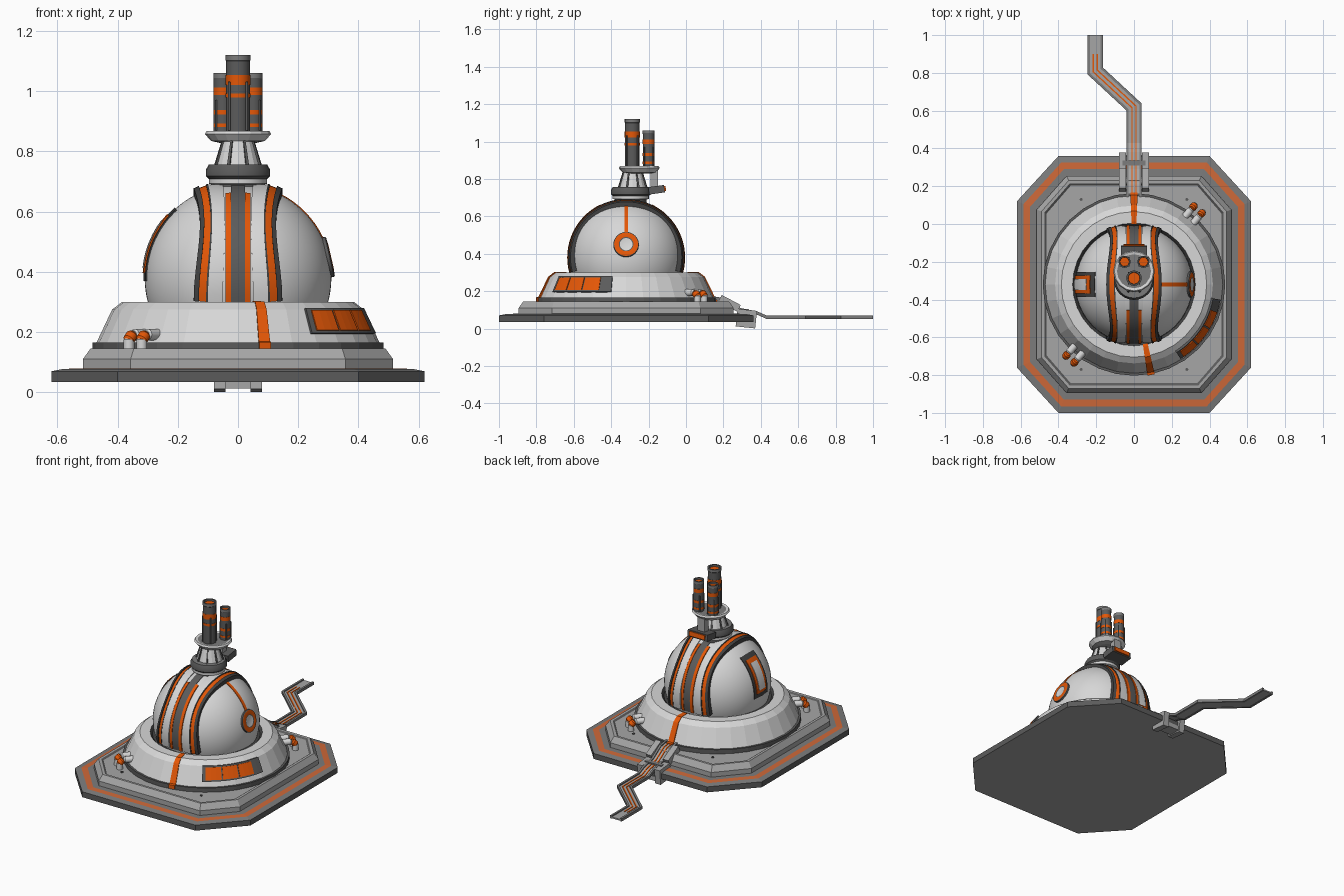
import bpy, bmesh
from math import sin, cos, radians, sqrt, pi
from mathutils import Vector, Matrix

if "Cube" in bpy.data.objects:
    bpy.data.objects.remove(bpy.data.objects["Cube"])

COLOURS = {
    "white": (0.68, 0.68, 0.68), "light_grey": (0.38, 0.38, 0.38),
    "mid_grey": (0.2, 0.2, 0.2), "dark_grey": (0.105, 0.105, 0.105),
    "charcoal": (0.055, 0.055, 0.055),
    "orange": (0.78, 0.095, 0.002), "faded_orange": (0.62, 0.14, 0.04),
}
MATS = {}
for label, rgb in COLOURS.items():
    m = bpy.data.materials.new(label)
    m.use_nodes = True
    m.diffuse_color = (*rgb, 1)
    m.node_tree.nodes["Principled BSDF"].inputs["Base Color"].default_value = (*rgb, 1)
    MATS[label] = m
W, L, M, D, K, O, F = COLOURS
CY = -0.32                      # centre line of the dome in y
DOME = Vector((0, CY, 0.38))
R = 0.31


def loft(name, sections, mats, smooth=False, matrix=None):
    """Skin closed sections; mats[i] colours the span after section i, the last one the cap."""
    if isinstance(mats, str):
        mats = [mats] * len(sections)
    used = list(dict.fromkeys(mats))
    bm = bmesh.new()
    rings = [[bm.verts.new(p) for p in s] for s in sections]
    n = len(rings[0])
    for a, b, mat in zip(rings, rings[1:], mats):
        for i in range(n):
            j = (i + 1) % n
            bm.faces.new((a[i], a[j], b[j], b[i])).material_index = used.index(mat)
    bm.faces.new(rings[0]).material_index = used.index(mats[0])
    bm.faces.new(rings[-1]).material_index = used.index(mats[-1])
    bmesh.ops.recalc_face_normals(bm, faces=bm.faces)
    if matrix:
        bm.transform(matrix)
    me = bpy.data.meshes.new(name)
    bm.to_mesh(me)
    bm.free()
    for u in used:
        me.materials.append(MATS[u])
    ob = bpy.data.objects.new(name, me)
    bpy.context.collection.objects.link(ob)
    if smooth:
        bpy.ops.object.select_all(action="DESELECT")
        ob.select_set(True)
        bpy.context.view_layer.objects.active = ob
        bpy.ops.object.shade_smooth_by_angle(angle=radians(32))


def lathe(name, profile, segs=24, matrix=None, smooth=True):
    rings = [[(r * cos(2 * pi * i / segs), r * sin(2 * pi * i / segs), z) for i in range(segs)]
             for r, z, _ in profile]
    loft(name, rings, [p[2] for p in profile], smooth, matrix)


def at(x, y, z=0):
    return Matrix.Translation((x, y, z))


def box(name, lo, hi, mat, tilt=0):
    c = (Vector(lo) + Vector(hi)) / 2
    h = (Vector(hi) - Vector(lo)) / 2
    rings = [[(sx * h.x, sy * h.y, z) for sx, sy in ((-1, -1), (1, -1), (1, 1), (-1, 1))]
             for z in (-h.z, h.z)]
    loft(name, rings, mat, False, at(*c) @ Matrix.Rotation(radians(tilt), 4, "X"))


def rod(name, p, q, r, mat):
    d = Vector(q) - Vector(p)
    mtx = at(*p) @ d.to_track_quat("Z", "Y").to_matrix().to_4x4()
    lathe(name, [(r * 0.7, -r * 0.4, mat), (r, 0, mat), (r, d.length, mat),
                 (r * 0.7, d.length + r * 0.4, mat)], 12, mtx)


def patch(name, centre, line, a0, a1, off, mat):
    """Thin plate on a turned surface; angles in degrees from the front towards +x."""
    cs = [(r + off, z + off * 0.4) for r, z in line] + [(r - 0.01, z - 0.002) for r, z in reversed(line)]
    n = max(1, round((a1 - a0) / 4))
    angles = [radians(a0 + (a1 - a0) * i / n) for i in range(n + 1)]
    loft(name, [[(r * sin(a), -r * cos(a), z) for r, z in cs] for a in angles],
         mat, False, at(*centre))


def dome_band(name, x0, x1, r0, r1, mat, a0=-15, a1=195, turn=0, bow=0):
    """Raised strip that follows the dome over its top; bow pulls it in halfway up each side."""
    cs = [(x0, 0.295), (x0, r0), ((x0 + x1) / 2, (r0 + r1) / 2), (x1, r1), (x1, 0.295)]
    n = max(4, round((a1 - a0) / 5))
    rings = []
    for i in range(n + 1):
        deg = a0 + (a1 - a0) * i / n
        a = radians(deg)
        pull = 1 - bow * sin(pi * (deg + 15) / 105) ** 2
        rings.append([(x * pull, -sqrt(r * r - x * x) * cos(a), sqrt(r * r - x * x) * sin(a))
                      for x, r in cs])
    loft(name, rings, mat, True, at(*DOME) @ Matrix.Rotation(radians(turn), 4, "Z"))


# Stepped eight-sided base
def octagon(d, z):
    x, y, k = 0.62 - d, 0.68 - d, 0.586 * d
    u, v = x - 0.22 + k, y - 0.24 + k
    pts = ((u, -y), (x, -v), (x, v), (u, y), (-u, y), (-x, v), (-x, -v), (-u, -y))
    return [(px, py + CY, z) for px, py in pts]


steps = [(0.004, 0.035, L), (0, 0.035, D), (0, 0.07, M), (0.035, 0.077, F), (0.07, 0.079, M),
         (0.105, 0.08, L), (0.105, 0.11, L), (0.13, 0.145, L), (0.145, 0.145, D),
         (0.157, 0.138, L)]
loft("base", [octagon(d, z) for d, z, _ in steps], [s[2] for s in steps])
for x in (-0.28, 0.28):
    for y in (0.13, -0.77):
        for k in (1, 0.5):
            lathe("base_bolt", [(0.008, 0.13, D), (0.008, 0.143, D)], 8, at(x * k, y))

# Faceted skirt with its stripes and panel
lathe("skirt", [(0.483, 0.13, D), (0.483, 0.165, D), (0.47, 0.165, W), (0.418, 0.275, W),
                (0.385, 0.3, W), (0.325, 0.3, K), (0.312, 0.285, K)], 32, at(0, CY), False)
slope = [(0.484, 0.142), (0.484, 0.165), (0.47, 0.168), (0.418, 0.275), (0.385, 0.3),
         (0.33, 0.301)]
for a in (10.7, 180):
    patch("skirt_stripe", (0, CY, 0), slope, a - 2.3, a + 2.3, 0.004, O)
patch("panel_frame", (0, CY, 0), [(0.458, 0.194), (0.418, 0.277)], 32, 80, 0.007, D)
for i in range(3):
    a = 34.5 + i * 12.7
    patch("panel_cell", (0, CY, 0), [(0.454, 0.202), (0.422, 0.269)], a, a + 11.7, 0.011, O)

# Elbow pipes on two opposite corners
for turn in (-130.5, 49.5):
    spin = at(0, CY) @ Matrix.Rotation(radians(turn), 4, "Z")
    for side in (-0.028, 0.028):
        pts = [spin @ Vector(p) for p in ((0.43, side, 0.192), (0.495, side, 0.192),
               (0.51, side, 0.19), (0.525, side, 0.175), (0.525, side, 0.13))]
        rod("pipe_arm", pts[0], pts[1], 0.019, W)
        rod("pipe_elbow", pts[2], pts[3], 0.02, O)
        rod("pipe_foot", pts[3], pts[4], 0.018, W)

# Dome
lathe("dome", [(R * cos(radians(a)), R * sin(radians(a)), W) for a in range(-24, 90, 4)] +
      [(0.002, R, W)], 64, at(*DOME))
dome_band("centre_channel", -0.023, 0.023, 0.313, 0.313, D)
for s in (-1, 1):
    for start, end in ((-15, 64), (116, 195)):
        dome_band("channel_stripe", s * 0.023, s * 0.041, 0.316, 0.316, O, start, end)
    for part, x0, x1, r0, r1, mat in (
            ("panel", 0.05, 0.1, 0.315, 0.326, W), ("inner_edge", 0.1, 0.106, 0.328, 0.328, K),
            ("stripe", 0.106, 0.13, 0.325, 0.325, O), ("outer_edge", 0.13, 0.147, 0.332, 0.332, K)):
        dome_band("shutter_" + part, s * x0, s * x1, r0, r1, mat, bow=0.14)

# Side port with a stripe above it
dome_band("port_stripe", -0.01, 0.01, 0.313, 0.313, O, 25, 64, 90)
tip = radians(13)
normal = Vector((cos(tip), 0, sin(tip)))
lathe("port", [(0.068, -0.015, D), (0.068, 0.002, D), (0.064, 0.005, O), (0.039, 0.007, D),
               (0.034, 0.005, W)], 32,
      at(*(DOME + normal * R)) @ normal.to_track_quat("Z", "Y").to_matrix().to_4x4())

# Side hatch
dome_band("hatch_frame", -0.066, 0.066, 0.314, 0.314, K, -2, 48, -90)
dome_band("hatch_stripe", -0.048, 0.048, 0.317, 0.317, O, 3, 42, -90)
dome_band("hatch_door", -0.03, 0.03, 0.319, 0.319, W, 6, 37, -90)

# Neck and flange
lathe("neck_collar", [(0.085, 0.66, D), (0.085, 0.69, W), (0.097, 0.693, W), (0.097, 0.709, D),
                      (0.107, 0.718, D), (0.107, 0.738, D), (0.097, 0.757, M)],
      24, at(0, -0.295))
lathe("neck_cone", [(0.078, 0.75, W), (0.052, 0.835, W)], 16, at(0, -0.285), False)
for i in range(8):
    a = i * 45 + 22.5
    patch("neck_rib", (0, -0.285, 0), [(0.078, 0.755), (0.052, 0.835)], a - 3.5, a + 3.5, 0.005, D)
lathe("flange", [(0.06, 0.828, L), (0.09, 0.835, W), (0.11, 0.858, W), (0.104, 0.868, W),
                 (0.09, 0.865, M)], 16, at(0, -0.25), False)
box("neck_post", (-0.025, -0.19, 0.745), (0.025, -0.15, 0.845), L)
box("rear_box", (-0.07, -0.2, 0.722), (0.07, -0.115, 0.762), D, 8)
box("rear_box_plate", (-0.055, -0.117, 0.735), (0.055, -0.108, 0.763), O, 8)


# Cluster of three banded tubes
def tube(name, x, y, r, top, bands):
    prof = [(r * 0.96, 0.855, D)]
    for z, h in bands:
        prof += [(r * 0.96, z - h, D), (r, z - h, O), (r, z + h, D), (r * 0.96, z + h, D)]
    prof += [(r * 0.96, top - 0.02, D), (r, top - 0.018, M), (r, top, D),
             (r * 0.78, top, D), (r * 0.74, top - 0.012, O)]
    lathe(name, prof, 16, at(x, y))
    for k in range(4):
        a = radians(45 + 90 * k)
        foot = Vector((x + r * cos(a), y + r * sin(a), 0.87))
        rod("tube_rail", foot, foot + Vector((0, 0, top - 0.96)), r * 0.1, D)


tube("front_tube", 0, -0.287, 0.041, 1.12, [(0.986, 0.007), (1.037, 0.016)])
for s in (-1, 1):
    tube("rear_tube", s * 0.05, -0.2, 0.032, 1.06, [(0.887, 0.006), (0.93, 0.008), (1, 0.012)])

# Flat cable running off the back
PATH = [Vector(p) for p in ((0, 0.13, 0.165), (0, 0.21, 0.152), (0, 0.29, 0.1), (0, 0.38, 0.082),
        (0, 0.43, 0.06), (0, 0.62, 0.06), (-0.205, 0.81, 0.06), (-0.205, 1, 0.06))]


def ribbon(name, o0, o1, lo, hi, mat, path=PATH):
    rings = []
    for i, p in enumerate(path):
        before = (p - path[max(i - 1, 0)]).to_2d()
        after = (path[min(i + 1, len(path) - 1)] - p).to_2d()
        a = (before if i else after).normalized()
        b = (after if i < len(path) - 1 else before).normalized()
        t = (a + b).normalized()
        side = Vector((t.y, -t.x, 0)) / t.dot(a)
        rings.append([p + side * o + Vector((0, 0, z))
                      for o, z in ((o0, lo), (o1, lo), (o1, hi), (o0, hi))])
    loft(name, rings, mat)


short = PATH[:-1] + [Vector((-0.205, 0.9, 0.06))]
ribbon("cable_bed", -0.04, 0.04, -0.006, 0.003, L)
for s in (-1, 1):
    ribbon("cable_edge", s * 0.028, s * 0.041, -0.008, 0.01, M)
    ribbon("cable_stripe", s * 0.007, s * 0.014, 0, 0.006, O, short)

# Clamp gripping the base edge
for s in (-1, 1):
    x0, x1 = sorted((s * 0.042, s * 0.08))
    box("clamp_jaw", (x0, 0.27, 0.006), (x1, 0.375, 0.1), L, -6)
    box("clamp_arm", (x0, 0.175, 0.115), (x1, 0.29, 0.155), L, -28)
box("clamp_under_bar", (-0.045, 0.29, 0.012), (0.045, 0.365, 0.04), L)
box("clamp_bridge", (-0.06, 0.31, 0.094), (0.06, 0.335, 0.104), M)
